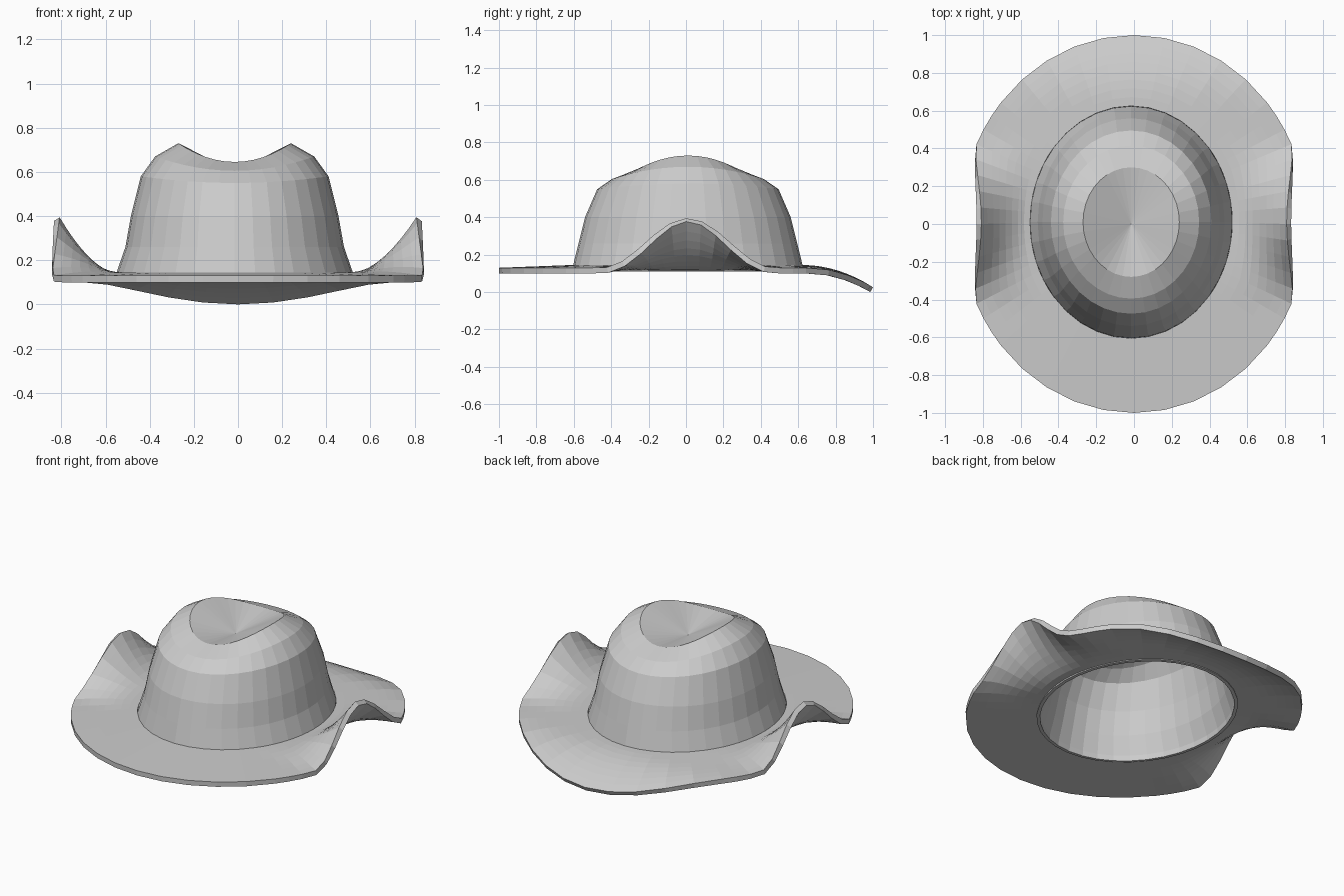
import bpy, bmesh
from math import sin, cos, radians, pi

if "Cube" in bpy.data.objects:
    bpy.data.objects.remove(bpy.data.objects["Cube"])

CX, CY = -0.015, 0.01   # crown centre


def loft(name, rings, thickness, centre=None):
    """Join closed rings (inner to outer) into a shell with thickness."""
    bm = bmesh.new()
    vr = [[bm.verts.new(p) for p in ring] for ring in rings]
    n = len(vr[0])
    for a, b in zip(vr, vr[1:]):
        for j in range(n):
            k = (j + 1) % n
            bm.faces.new((a[j], b[j], b[k], a[k]))
    if centre:
        c = bm.verts.new(centre)
        for j in range(n):
            bm.faces.new((c, vr[0][j], vr[0][(j + 1) % n]))
    me = bpy.data.meshes.new(name)
    bm.to_mesh(me)
    bm.free()
    ob = bpy.data.objects.new(name, me)
    bpy.context.collection.objects.link(ob)
    m = ob.modifiers.new("thickness", 'SOLIDIFY')
    m.thickness = thickness
    m.offset = -1
    return ob


# Crown: x radius, y radius, height at front/back, height at sides
profile = [(0.255, 0.29, 0.645, 0.73), (0.36, 0.405, 0.605, 0.67),
           (0.425, 0.485, 0.55, 0.58), (0.47, 0.55, 0.40, 0.40),
           (0.495, 0.585, 0.26, 0.26), (0.535, 0.613, 0.145, 0.145),
           (0.537, 0.615, 0.11, 0.11)]
steps = [radians(d) for d in range(0, 360, 10)]
crown = [[(CX + rx * cos(a), CY + ry * sin(a), zf + (zs - zf) * cos(a) ** 2)
          for a in steps] for rx, ry, zf, zs in profile]
loft("crown", crown, 0.02, (CX, 0, 0.6))


# Brim: sides curl up, back edge dips down
def brim_point(a, t):
    ox, oy = 0.92 * cos(a), sin(a)
    y = (CY + 0.615 * sin(a)) * (1 - t) + oy * t
    curl = cos(pi * (y - 0.01) / 0.92) ** 2 if abs(y - 0.01) < 0.46 else 0
    limit = 0.843 - 0.035 * curl
    ox = max(-limit, min(limit, ox))
    x = (CX + 0.535 * cos(a)) * (1 - t) + ox * t
    dip = 0.104 * (max(0, y - 0.65) / 0.35) ** 2
    return (x, y, 0.13 + 0.015 * (1 - t) + 0.265 * curl * t ** 1.7 - dip)


# finer steps where the sides curl
angles = [radians(d) for d in range(0, 360, 5)
          if d % 10 == 0 or abs(sin(radians(d))) < 0.6]
loft("brim", [[brim_point(a, i / 8) for a in angles] for i in range(9)], 0.03)
